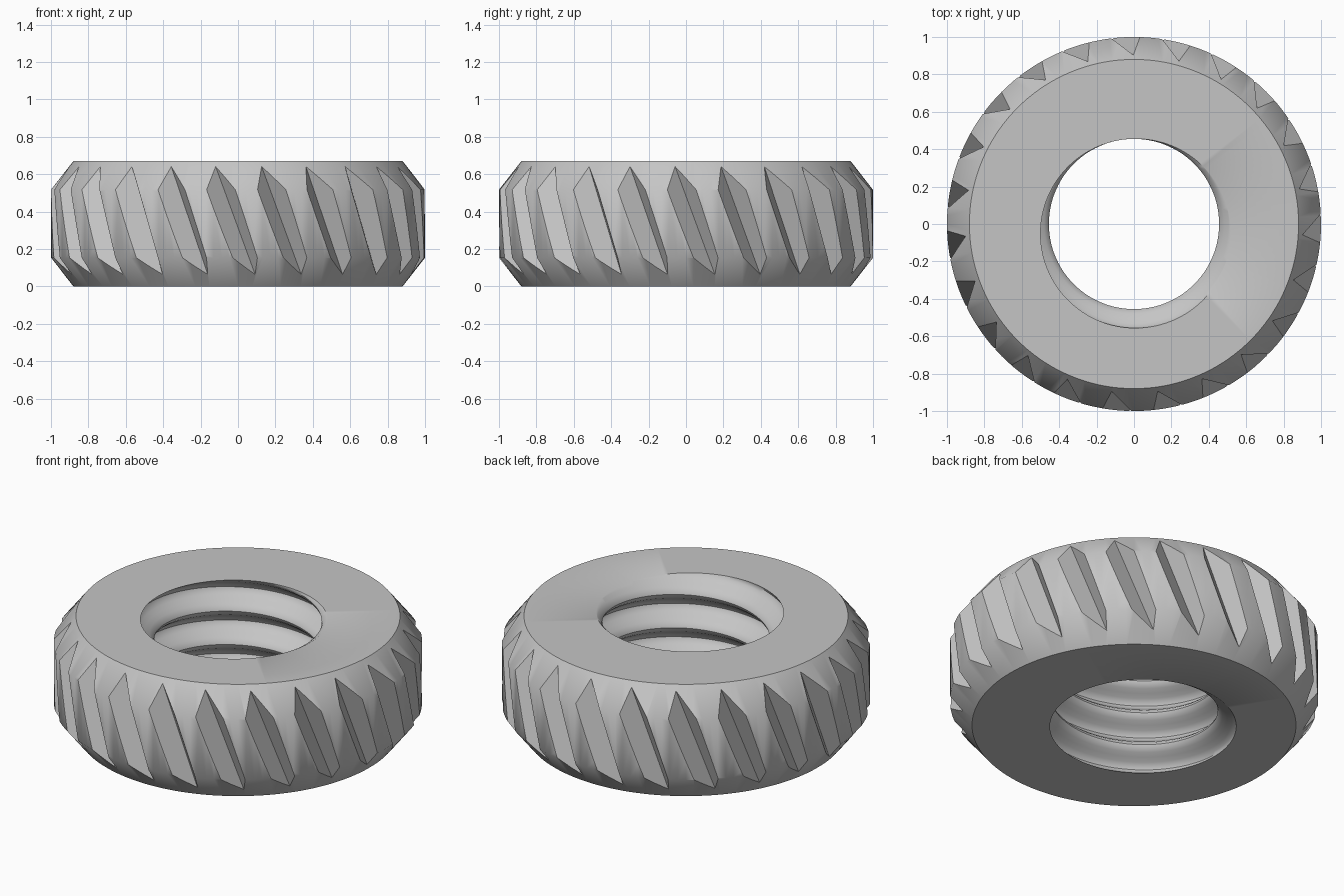
import bpy, bmesh
from math import sin, cos, tau, radians

if "Cube" in bpy.data.objects:
    bpy.data.objects.remove(bpy.data.objects["Cube"])

HEIGHT, STEPS = 0.67, 144
PITCH, MINOR, MAJOR, RIDGES = 0.2, 0.455, 0.557, 12
ROOT_ANGLE = radians(-80)      # where the thread root meets the top face
GROOVES, SLANT = 23, 0.37


def material(name, value):
    mat = bpy.data.materials.new(name)
    mat.use_nodes = True
    color = (value, value, value, 1)
    mat.diffuse_color = color
    mat.node_tree.nodes["Principled BSDF"].inputs["Base Color"].default_value = color
    return mat


def make_object(name, bm):
    bmesh.ops.recalc_face_normals(bm, faces=bm.faces)
    mesh = bpy.data.meshes.new(name)
    bm.to_mesh(mesh)
    bm.free()
    obj = bpy.data.objects.new(name, mesh)
    bpy.context.collection.objects.link(obj)
    return obj


def thread_radius(offset):
    """Rounded thread radius at a height offset from a root centre."""
    return (MAJOR + MINOR) / 2 + (MAJOR - MINOR) / 2 * cos(tau * offset / PITCH)


# One closed radial section: chamfered outside, threaded inside
OUTSIDE = ((0.88, 0), (1, 0.153), (1, 0.517), (0.88, HEIGHT))


def section(turn):
    root = HEIGHT + PITCH * (turn - ROOT_ANGLE / tau)
    points = list(OUTSIDE)
    for k in range(3 * RIDGES, -7 * RIDGES, -1):
        z = min(max(root + k * PITCH / RIDGES, 0), HEIGHT)
        points.append((thread_radius(z - root), z))
    return points


# Threaded body swept from the sections
bm = bmesh.new()
columns = []
for i in range(STEPS + 1):
    a = tau * i / STEPS
    columns.append([bm.verts.new((r * cos(a), r * sin(a), z)) for r, z in section(i / STEPS)])
for left, right in zip(columns, columns[1:]):
    for j in range(len(left)):
        n = (j + 1) % len(left)
        bm.faces.new((left[j], right[j], right[n], left[n]))
bmesh.ops.remove_doubles(bm, verts=bm.verts, dist=0.00005)
bmesh.ops.dissolve_degenerate(bm, edges=bm.edges, dist=0.00005)
body = make_object("knurled_nut", bm)
body.data.materials.append(material("grey metal", 0.56))

# Straight V-shaped cutters, each squared to the rim at its top end
bm = bmesh.new()
for g in range(GROOVES):
    a = radians(-98.3) + tau * g / GROOVES
    rings = []
    for z in (-0.03, HEIGHT + 0.05):
        shift = SLANT * (HEIGHT - z)
        ring = []
        for t, r in ((0, 0.903), (0.118, 1.045), (-0.118, 1.045)):
            t += shift
            ring.append(bm.verts.new((r * cos(a) - t * sin(a), r * sin(a) + t * cos(a), z)))
        rings.append(ring)
    low, high = rings
    bm.faces.new(low)
    bm.faces.new(high)
    for j in range(3):
        n = (j + 1) % 3
        bm.faces.new((low[j], low[n], high[n], high[j]))
cutter = make_object("groove_cutter", bm)
cutter.hide_render = True

# Cut the grooves and keep only the finished body
cut = body.modifiers.new("grooves", "BOOLEAN")
cut.operation = "DIFFERENCE"
cut.solver = "EXACT"
cut.object = cutter
bpy.ops.object.select_all(action="DESELECT")
body.select_set(True)
bpy.context.view_layer.objects.active = body
bpy.ops.object.modifier_apply(modifier=cut.name)
bpy.data.objects.remove(cutter)
bpy.ops.object.shade_smooth_by_angle(angle=radians(40))
